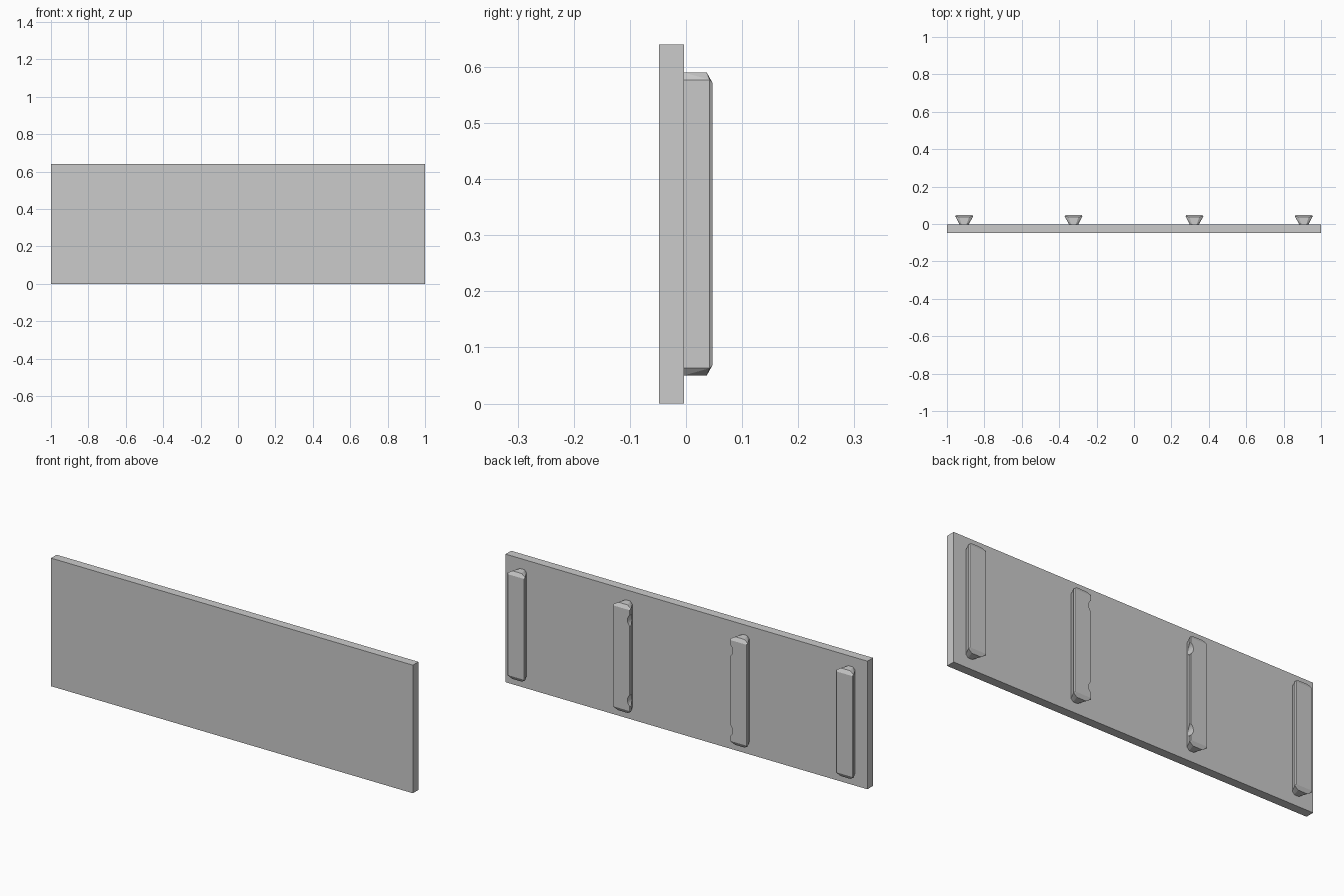
import bpy, bmesh, math

if "Cube" in bpy.data.objects:
    bpy.data.objects.remove(bpy.data.objects["Cube"])

Y0, Y1 = -0.004, 0.047      # rail root and rail back face
ZC = 0.32                   # mid height of the panel


def finish(bm, name):
    bmesh.ops.recalc_face_normals(bm, faces=bm.faces)
    me = bpy.data.meshes.new(name)
    bm.to_mesh(me)
    bm.free()
    ob = bpy.data.objects.new(name, me)
    bpy.context.collection.objects.link(ob)
    return ob


def box(name, size, centre):
    bm = bmesh.new()
    bmesh.ops.create_cube(bm, size=1)
    bmesh.ops.scale(bm, vec=size, verts=bm.verts)
    bmesh.ops.translate(bm, vec=centre, verts=bm.verts)
    return finish(bm, name)


def rail(name, x):
    # dovetail bar with chamfered ends: (half width, y, half height) corners
    corners = [(0.012, Y0, 0.27), (0.026, 0.037, 0.27),
               (0.024, Y0, 0.257), (0.048, 0.042, 0.257),
               (0.044, Y1, 0.252)]
    bm = bmesh.new()
    for w, y, h in corners:
        for sx in (-1, 1):
            for sz in (-1, 1):
                bm.verts.new((x + sx * w, y, ZC + sz * h))
    bmesh.ops.convex_hull(bm, input=bm.verts)
    bmesh.ops.dissolve_limit(bm, angle_limit=0.01, verts=bm.verts, edges=bm.edges)
    return finish(bm, name)


def notch(target, x, z):
    # round bite through the overhanging edge of a rail
    bpy.ops.mesh.primitive_cylinder_add(vertices=32, radius=0.036, depth=0.2,
                                        location=(x, 0.1 + Y0 + 0.0005, z),
                                        rotation=(math.pi / 2, 0, 0))
    cutter = bpy.context.object
    cutter.name = "notch_cutter"
    cutter.hide_render = True
    cutter.hide_set(True)
    mod = target.modifiers.new("notch", 'BOOLEAN')
    mod.operation = 'DIFFERENCE'
    mod.solver = 'EXACT'
    mod.object = cutter


# front panel
box("panel", (2, 0.044, 0.64), (0, -0.026, ZC))

# four rails on the back; the inner pair is notched on its inward edges
for s, side in ((-1, "left"), (1, "right")):
    rail(f"outer_rail_{side}", s * 0.908)
    inner = rail(f"inner_rail_{side}", s * 0.323)
    for dz in (-0.2, 0.2):
        notch(inner, s * (0.323 - 0.048 - 0.02), ZC + dz)
